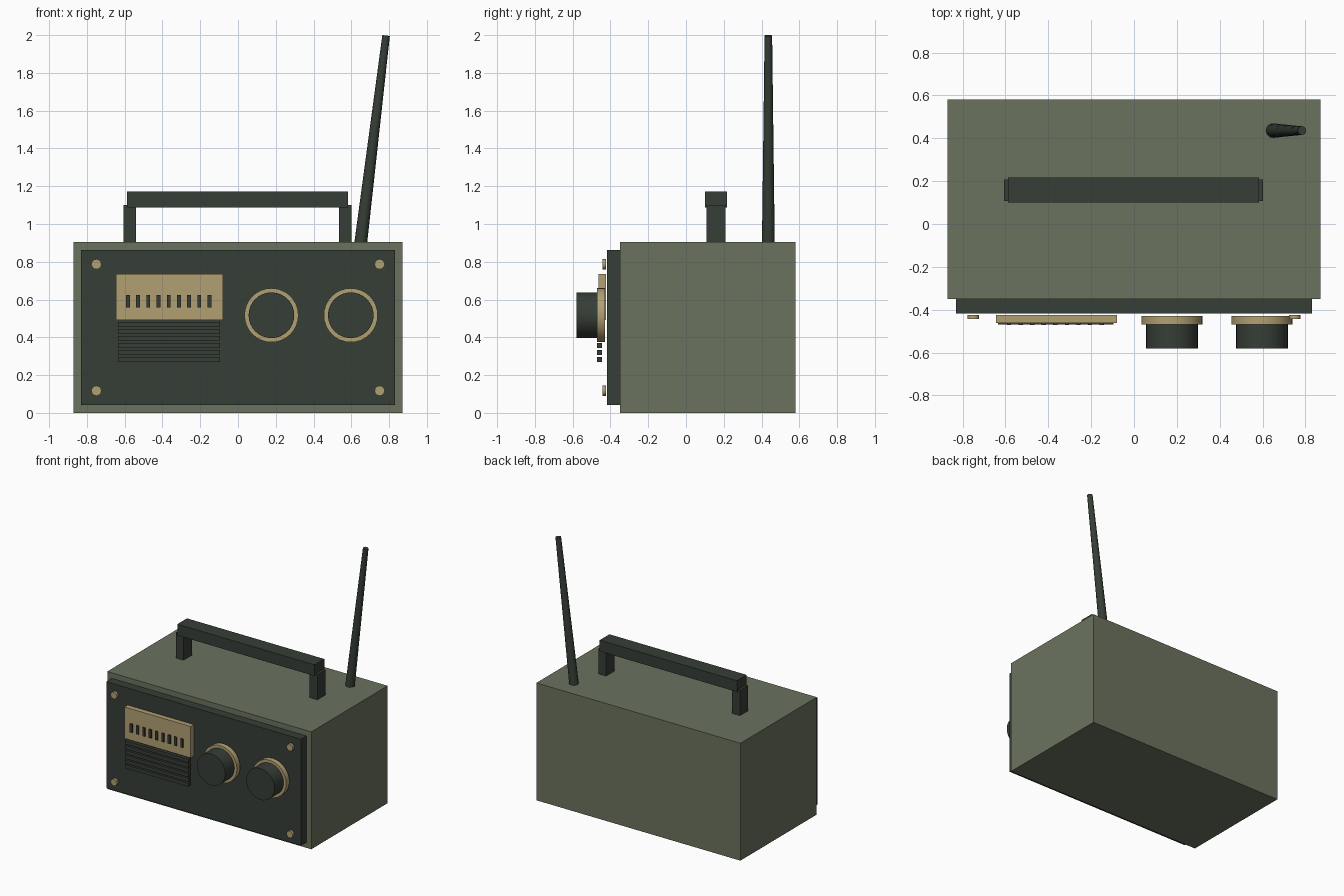
import bpy
import math
from mathutils import Vector

if "Cube" in bpy.data.objects:
    bpy.data.objects.remove(bpy.data.objects["Cube"])


def material(name, rgb):
    m = bpy.data.materials.new(name)
    m.diffuse_color = (*rgb, 1)
    m.use_nodes = True
    m.node_tree.nodes["Principled BSDF"].inputs["Base Color"].default_value = m.diffuse_color
    return m


OLIVE = material("olive", (0.147, 0.171, 0.113))
DARK = material("dark green", (0.037, 0.047, 0.037))
TAN = material("tan", (0.445, 0.352, 0.174))


def box(name, x, y, z, mat):
    """Box from (min, max) ranges."""
    spans = (x, y, z)
    bpy.ops.mesh.primitive_cube_add(size=1, location=[(a + b) / 2 for a, b in spans])
    ob = bpy.context.object
    ob.name = name
    ob.scale = [b - a for a, b in spans]
    bpy.ops.object.transform_apply(location=False, rotation=False, scale=True)
    ob.data.materials.append(mat)
    return ob


def rod(name, start, end, r1, r2, sides, mat):
    """Round bar between two points, tapering from r1 to r2."""
    a, b = Vector(start), Vector(end)
    bpy.ops.mesh.primitive_cone_add(vertices=sides, radius1=r1, radius2=r2,
                                    depth=(b - a).length, location=(a + b) / 2)
    ob = bpy.context.object
    ob.name = name
    ob.rotation_euler = (b - a).to_track_quat('Z', 'Y').to_euler()
    ob.data.materials.append(mat)
    bpy.ops.object.shade_smooth_by_angle(angle=math.radians(35))
    return ob


# Case and front panel
box("case", (-0.87, 0.87), (-0.35, 0.58), (0, 0.905), OLIVE)
box("front_panel", (-0.83, 0.83), (-0.418, -0.35), (0.043, 0.863), DARK)

# Tuning dial with tick marks
box("dial_plate", (-0.645, -0.08), (-0.462, -0.424), (0.492, 0.735), TAN)
for i in range(9):
    x = -0.583 + i * 0.054
    box("dial_tick", (x - 0.01, x + 0.01), (-0.472, -0.462), (0.557, 0.623), DARK)

# Speaker slats
for i in range(6):
    z = 0.283 + i * 0.037
    box("speaker_slat", (-0.635, -0.095), (-0.47, -0.445), (z - 0.0135, z + 0.0135), DARK)

# Knobs on their rings
for x in (0.177, 0.597):
    rod("knob_ring", (x, -0.43, 0.517), (x, -0.47, 0.517), 0.143, 0.143, 32, TAN)
    rod("knob", (x, -0.46, 0.517), (x, -0.58, 0.517), 0.121, 0.121, 32, DARK)

# Corner screws
for x in (-0.75, 0.75):
    for z in (0.117, 0.787):
        rod("screw", (x, -0.424, z), (x, -0.443, z), 0.027, 0.027, 12, TAN)

# Carrying handle
for x in (-0.573, 0.568):
    box("handle_post", (x - 0.033, x + 0.033), (0.108, 0.208), (0.9, 1.1), DARK)
box("handle_bar", (-0.588, 0.583), (0.1, 0.218), (1.087, 1.173), DARK)

# Leaning aerial
rod("aerial", (0.648, 0.436, 0.885), (0.784, 0.436, 1.998), 0.034, 0.02, 16, DARK)
